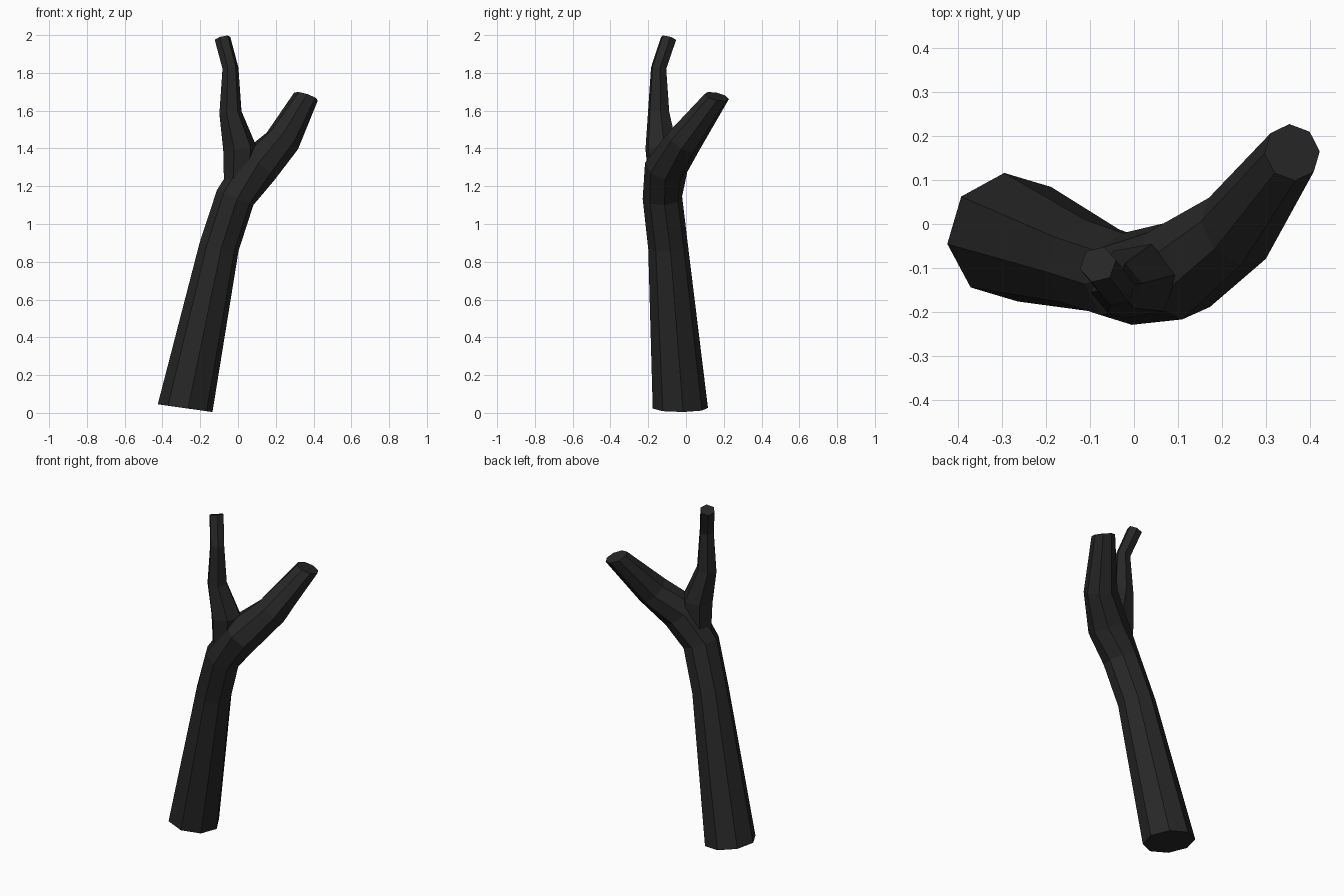
import bpy, bmesh, math
from mathutils import Vector

if "Cube" in bpy.data.objects:
    bpy.data.objects.remove(bpy.data.objects["Cube"])

bark = bpy.data.materials.new("charcoal_bark")
bark.diffuse_color = (0.02, 0.02, 0.02, 1)
bark.use_nodes = True
bark.node_tree.nodes["Principled BSDF"].inputs["Base Color"].default_value = bark.diffuse_color


def limb(name, sides, phase, rings):
    """Closed tube through rings of (centre, axis direction, radius)."""
    bm = bmesh.new()
    loops = []
    for centre, axis, radius in rings:
        n = Vector(axis).normalized()
        u = (Vector((1, 0, 0)) - n * n.x).normalized()
        v = n.cross(u)
        loop = []
        for i in range(sides):
            a = math.radians(phase) + math.tau * i / sides
            loop.append(bm.verts.new(Vector(centre) + radius * (u * math.cos(a) + v * math.sin(a))))
        loops.append(loop)
    for lo, hi in zip(loops, loops[1:]):
        for i in range(sides):
            j = (i + 1) % sides
            bm.faces.new((lo[i], lo[j], hi[j], hi[i]))
    bm.faces.new(loops[0][::-1])
    bm.faces.new(loops[-1])
    bmesh.ops.recalc_face_normals(bm, faces=bm.faces)
    mesh = bpy.data.meshes.new(name)
    bm.to_mesh(mesh)
    bm.free()
    mesh.materials.append(bark)
    ob = bpy.data.objects.new(name, mesh)
    bpy.context.collection.objects.link(ob)
    return ob


# Trunk bending into the thick right-hand branch
trunk = limb("forked_branch", 8, 6, [
    ((-0.28, -0.03, 0.025), (0.14, 0, 0.99), 0.147),
    ((-0.10, -0.095, 0.88), (0.22, -0.08, 0.97), 0.106),
    ((-0.015, -0.125, 1.14), (0.38, -0.02, 0.92), 0.105),
    ((0.10, -0.105, 1.30), (0.58, 0.22, 0.78), 0.115),
    ((0.235, -0.01, 1.44), (0.48, 0.46, 0.75), 0.095),
    ((0.36, 0.163, 1.675), (0.30, 0.22, 0.93), 0.066),
])

# Thin upright branch, rooted inside the trunk
twig = limb("thin_branch", 6, 10, [
    ((0.00, -0.125, 1.20), (0, 0, 1), 0.075),
    ((0.01, -0.130, 1.40), (-0.1, 0, 1), 0.090),
    ((-0.04, -0.145, 1.59), (-0.12, 0, 1), 0.060),
    ((-0.04, -0.145, 1.825), (-0.1, 0.12, 1), 0.043),
    ((-0.082, -0.092, 1.983), (-0.24, 0.26, 0.93), 0.043),
])

# Fuse both limbs into one skin
fuse = trunk.modifiers.new("fuse", 'BOOLEAN')
fuse.operation = 'UNION'
fuse.solver = 'EXACT'
fuse.object = twig
bpy.context.view_layer.objects.active = trunk
trunk.select_set(True)
bpy.ops.object.modifier_apply(modifier=fuse.name)
bpy.data.objects.remove(twig)
